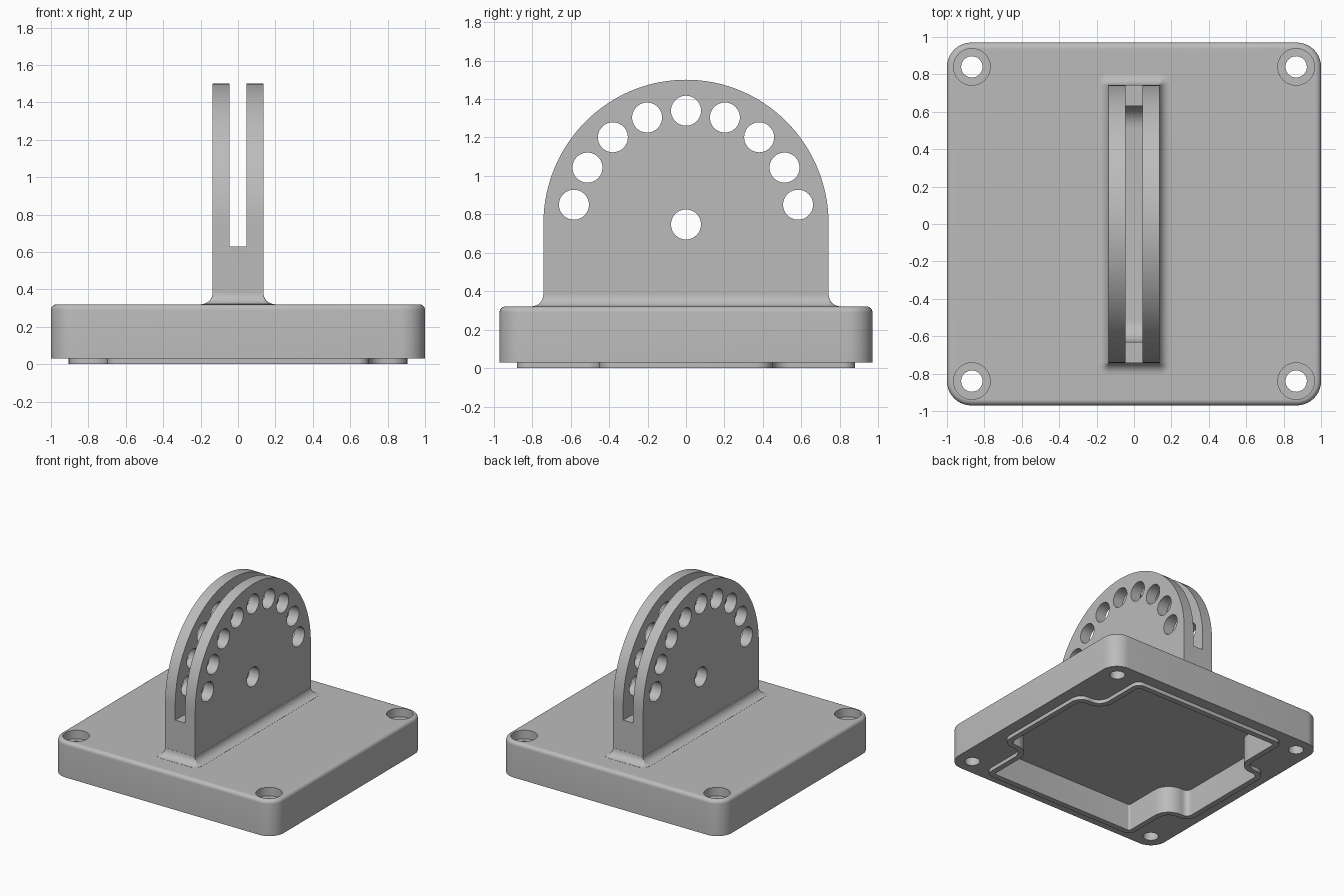
import bpy, bmesh
from math import sin, cos, pi, radians
from mathutils import Matrix, Vector

if "Cube" in bpy.data.objects:
    bpy.data.objects.remove(bpy.data.objects["Cube"], do_unlink=True)

grey = bpy.data.materials.new("light_grey")
grey.use_nodes = True
grey.diffuse_color = (0.5, 0.5, 0.5, 1)
grey.node_tree.nodes["Principled BSDF"].inputs["Base Color"].default_value = (0.5, 0.5, 0.5, 1)

# Maps a profile drawn in (y, z) and extruded along x
SIDEWAYS = Matrix(((0, 0, 1, 0), (1, 0, 0, 0), (0, 1, 0, 0), (0, 0, 0, 1)))


def loft(name, rings, matrix=None):
    """Skin a stack of (outline, height) rings and cap both ends."""
    bm = bmesh.new()
    loops = [[bm.verts.new((x, y, z)) for x, y in pts] for pts, z in rings]
    n = len(loops[0])
    for lo, hi in zip(loops, loops[1:]):
        for i in range(n):
            j = (i + 1) % n
            bm.faces.new((lo[i], lo[j], hi[j], hi[i]))
    bm.faces.new(loops[0][::-1])
    bm.faces.new(loops[-1])
    if matrix:
        bm.transform(matrix)
    bmesh.ops.recalc_face_normals(bm, faces=bm.faces)
    mesh = bpy.data.meshes.new(name)
    bm.to_mesh(mesh)
    bm.free()
    mesh.materials.append(grey)
    ob = bpy.data.objects.new(name, mesh)
    bpy.context.collection.objects.link(ob)
    return ob


def prism(name, pts, low, high, matrix=None):
    return loft(name, [(pts, low), (pts, high)], matrix)


def circle(cx, cy, r, n=40):
    return [(cx + r * cos(2 * pi * i / n), cy + r * sin(2 * pi * i / n)) for i in range(n)]


def rounded_rect(hx, hy, r, n=10):
    pts = []
    for k, (sx, sy) in enumerate(((1, 1), (-1, 1), (-1, -1), (1, -1))):
        for i in range(n + 1):
            a = (k + i / n) * pi / 2
            pts.append((sx * (hx - r) + r * cos(a), sy * (hy - r) + r * sin(a)))
    return pts


def rounded_polygon(corners, n=8):
    """Round every right-angled corner given as (x, y, radius)."""
    pts = []
    for i, (x, y, r) in enumerate(corners):
        p = Vector((x, y))
        u = (Vector(corners[i - 1][:2]) - p).normalized()
        v = (Vector(corners[(i + 1) % len(corners)][:2]) - p).normalized()
        if r == 0:
            pts.append(tuple(p))
            continue
        for k in range(n + 1):
            a = k / n * pi / 2
            pts.append(tuple(p + u * r * (1 - sin(a)) + v * r * (1 - cos(a))))
    return pts


def notched_outline(d):
    """Rectangle with stepped corners around the screws, inset by d."""
    quarter = [(0.905 - d, 0.45 - d, 0.09 - d),
               (0.70 - d, 0.45 - d, 0.09 + d),
               (0.70 - d, 0.88 - d, 0.06 - d)]
    corners = []
    for sx, sy in ((1, 1), (-1, 1), (-1, -1), (1, -1)):
        part = [(sx * x, sy * y, r) for x, y, r in quarter]
        corners += part if sx * sy > 0 else part[::-1]
    return rounded_polygon(corners)


def combine(target, other, operation):
    mod = target.modifiers.new("cut", 'BOOLEAN')
    mod.operation = operation
    mod.solver = 'EXACT'
    mod.object = other
    bpy.context.view_layer.objects.active = target
    bpy.ops.object.modifier_apply(modifier=mod.name)
    bpy.data.objects.remove(other, do_unlink=True)


# Base block with a rounded top edge
R = 0.03
rings = [(rounded_rect(1, 0.97, 0.13), 0.03)]
for i in range(7):
    a = i / 6 * pi / 2
    d = R * (1 - cos(a))
    rings.append((rounded_rect(1 - d, 0.97 - d, 0.13 - d), 0.32 - R + R * sin(a)))
bracket = loft("mounting_bracket", rings)

# Locating lip underneath, then the hollow inside it
combine(bracket, prism("lip", notched_outline(0), 0, 0.1), 'UNION')
combine(bracket, prism("hollow", notched_outline(0.045), -0.1, 0.22), 'DIFFERENCE')

# Upright fin with a half-round top
PIVOT, DOME = 0.75, 0.742
fin = [(-DOME, 0.27), (DOME, 0.27)]
fin += [(DOME * cos(pi * i / 72), PIVOT + 0.75 * sin(pi * i / 72)) for i in range(73)]
combine(bracket, prism("fin", fin, -0.135, 0.135, SIDEWAYS), 'UNION')

# Fillet skirt where the fin meets the base
F = 0.06
rings = [(rounded_rect(0.135 + F, DOME + F, F), 0.28)]
for i in range(9):
    a = i / 8 * pi / 2
    e = F * (1 - sin(a)) + 0.001
    rings.append((rounded_rect(0.135 + e, DOME + e, e), 0.321 + F * (1 - cos(a))))
combine(bracket, loft("skirt", rings), 'UNION')

# Slot between the two fin plates, with a sunken floor
slot = rounded_polygon([(-1, 0.63, 0), (-0.63, 0.63, 0), (-0.63, 0.45, 0.12), (0.63, 0.45, 0.12),
                        (0.63, 0.63, 0), (1, 0.63, 0), (1, 1.7, 0), (-1, 1.7, 0)])
combine(bracket, prism("slot", slot, -0.045, 0.045, SIDEWAYS), 'DIFFERENCE')

# Pivot hole and the arc of index holes
centres = [(0, 0.747)]
for deg in range(10, 171, 20):
    a = radians(deg)
    centres.append((0.592 * cos(a), 0.747 + 0.592 * sin(a)))
for y, z in centres:
    combine(bracket, prism("pin_hole", circle(y, z, 0.078), -0.4, 0.4, SIDEWAYS), 'DIFFERENCE')

# Counterbored screw holes in the corners
for sx in (-1, 1):
    for sy in (-1, 1):
        x, y = 0.867 * sx, 0.84 * sy
        combine(bracket, prism("screw_hole", circle(x, y, 0.057), -0.1, 0.5), 'DIFFERENCE')
        combine(bracket, prism("counterbore", circle(x, y, 0.098), 0.25, 0.5), 'DIFFERENCE')

# Smooth curved walls, keep hard edges
bpy.ops.object.select_all(action='DESELECT')
bracket.select_set(True)
bpy.context.view_layer.objects.active = bracket
bpy.ops.object.shade_smooth_by_angle(angle=radians(30))
